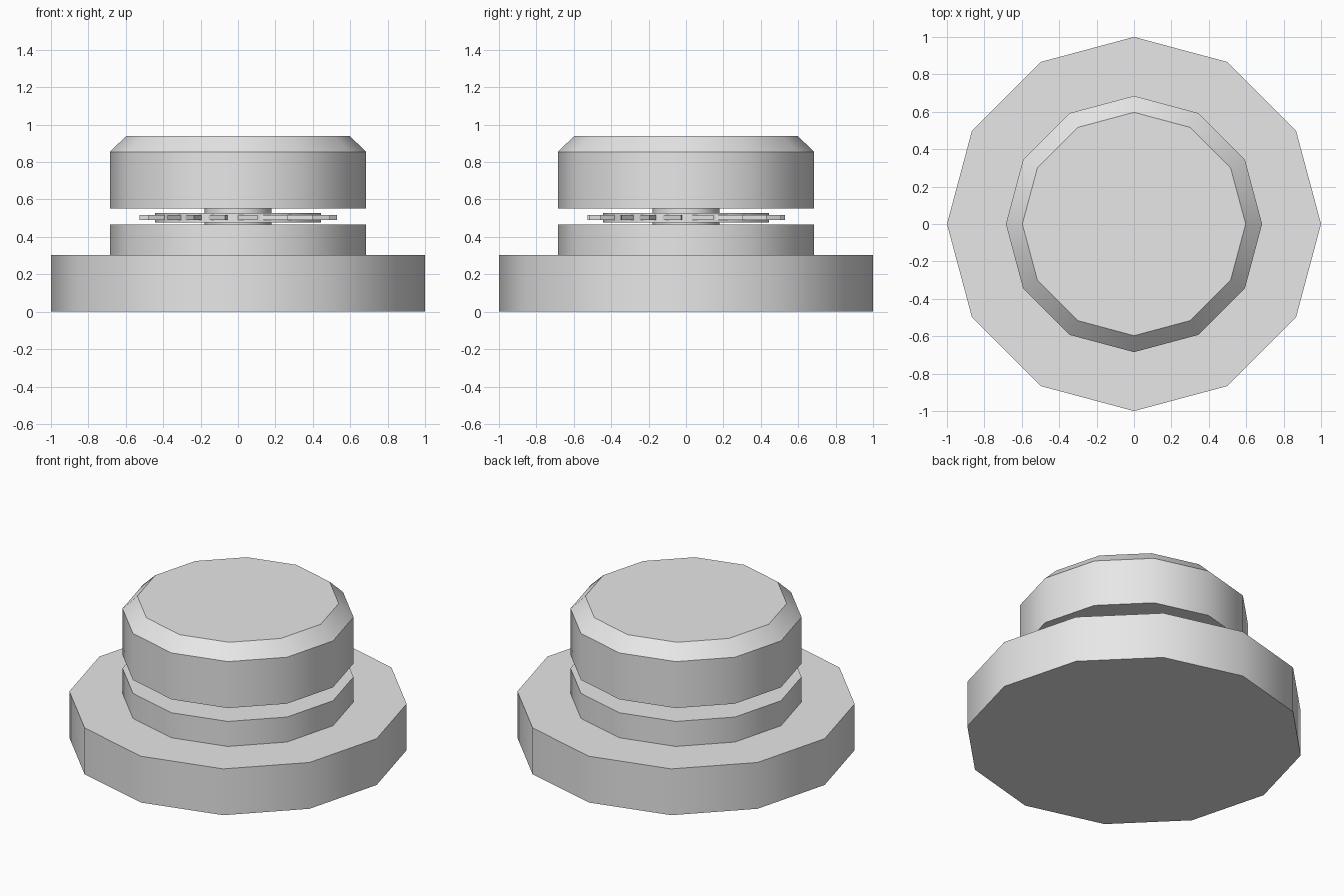
import bpy
import bmesh
from math import cos, sin, radians

SIDES = 12

cube = bpy.data.objects.get("Cube")
if cube:
    bpy.data.objects.remove(cube, do_unlink=True)

grey = bpy.data.materials.new("plain_grey")
grey.use_nodes = True
colour = (0.8, 0.8, 0.8, 1)
grey.diffuse_color = colour
grey.node_tree.nodes["Principled BSDF"].inputs["Base Color"].default_value = colour


def ring(radius):
    """Points of a regular polygon."""
    step = radians(360 / SIDES)
    return [(radius * cos(i * step), radius * sin(i * step)) for i in range(SIDES)]


def stack(name, layers, smooth_angle):
    """Closed solid through matching outlines, given as (outline, z) pairs."""
    bm = bmesh.new()
    loops = [[bm.verts.new((x, y, z)) for x, y in outline] for outline, z in layers]
    bm.faces.new(loops[0][::-1])
    bm.faces.new(loops[-1])
    for low, high in zip(loops, loops[1:]):
        for i in range(len(low)):
            j = (i + 1) % len(low)
            bm.faces.new((low[i], low[j], high[j], high[i]))
    bmesh.ops.recalc_face_normals(bm, faces=bm.faces)
    mesh = bpy.data.meshes.new(name)
    bm.to_mesh(mesh)
    bm.free()
    mesh.materials.append(grey)
    obj = bpy.data.objects.new(name, mesh)
    bpy.context.collection.objects.link(obj)
    bpy.ops.object.select_all(action="DESELECT")
    obj.select_set(True)
    bpy.context.view_layer.objects.active = obj
    bpy.ops.object.shade_smooth_by_angle(angle=radians(smooth_angle))
    return obj


def saw_outline(teeth, inner, outer, phase):
    """Sawtooth outline: a ramp up to each tip, then a radial drop."""
    points = []
    for i in range(teeth):
        a = radians(phase + i * 360 / teeth)
        points += [(r * cos(a), r * sin(a)) for r in (outer, inner)]
    return points


# Wide base and lower collar
stack("base", [(ring(1.0), 0), (ring(1.0), 0.302)], 35)
stack("lower_collar", [(ring(0.685), 0.302), (ring(0.685), 0.465)], 35)

# Post, hub disc and saw-toothed wheel in the gap
stack("centre_post", [(ring(0.18), 0.465), (ring(0.18), 0.552)], 35)
stack("hub_disc", [(ring(0.445), 0.476), (ring(0.445), 0.528)], 35)
saw = saw_outline(19, 0.41, 0.53, 262.5)
stack("toothed_wheel", [(saw, 0.49), (saw, 0.516)], 30)

# Bevelled cap
stack("cap", [(ring(0.685), 0.552), (ring(0.685), 0.855), (ring(0.597), 0.94)], 35)
